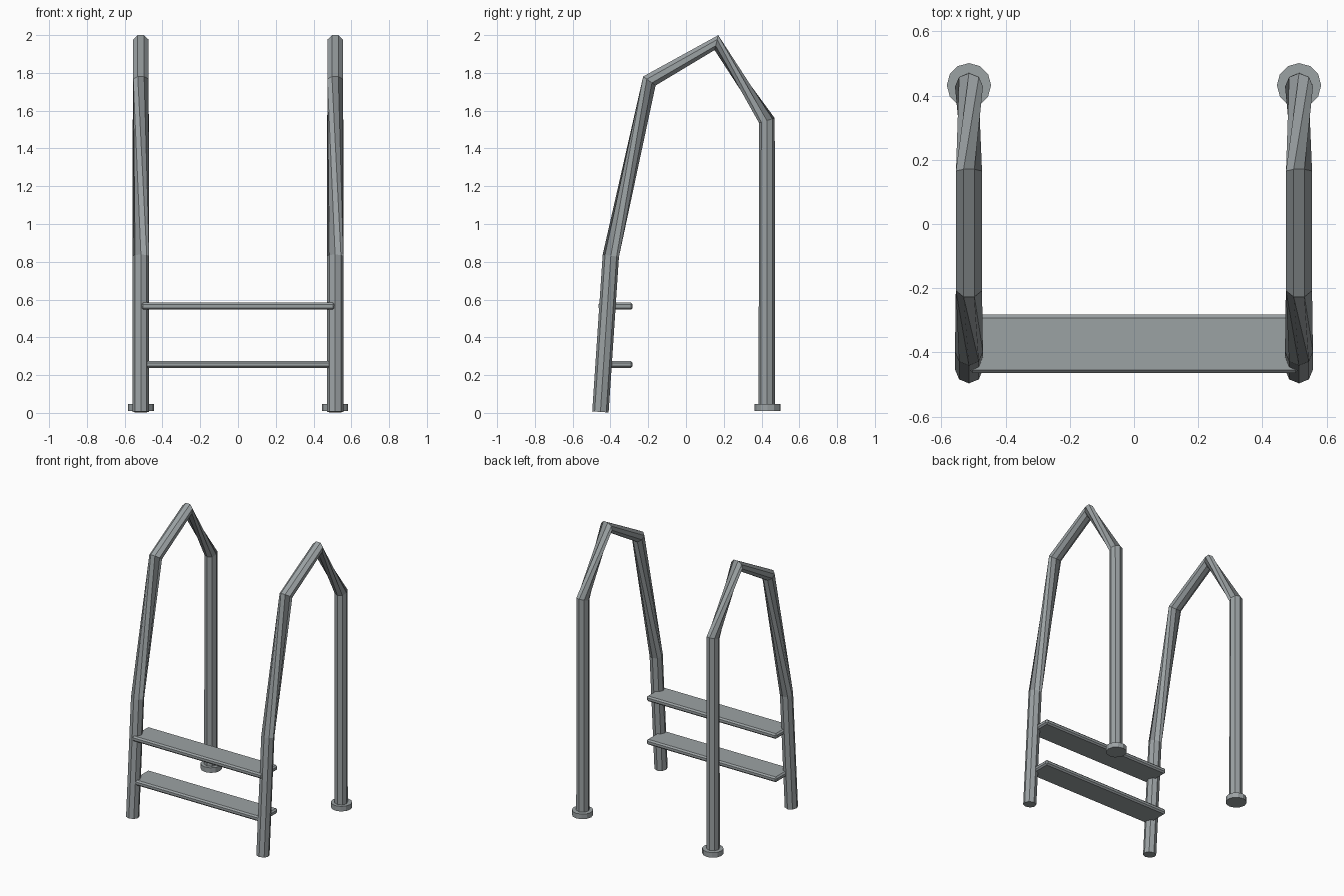
import bpy, bmesh, math
from mathutils import Vector

if "Cube" in bpy.data.objects:
    bpy.data.objects.remove(bpy.data.objects["Cube"])

steel = bpy.data.materials.new("grey steel")
steel.diffuse_color = (0.33, 0.36, 0.37, 1)
steel.use_nodes = True
steel.node_tree.nodes["Principled BSDF"].inputs["Base Color"].default_value = steel.diffuse_color


def finish(bm, name):
    bmesh.ops.recalc_face_normals(bm, faces=bm.faces)
    mesh = bpy.data.meshes.new(name)
    bm.to_mesh(mesh)
    bm.free()
    mesh.materials.append(steel)
    ob = bpy.data.objects.new(name, mesh)
    bpy.context.collection.objects.link(ob)
    return ob


# Handrail path: y, z, radius, twist in degrees of the octagonal section
PATH = [(-0.453, 0.005, 0.0435, 0), (-0.398, 0.832, 0.0435, 0),
        (-0.194, 1.757, 0.044, -67.5), (0.161, 1.960, 0.044, -67.5),
        (0.428, 1.548, 0.0435, 0), (0.428, 0.010, 0.0435, 0)]
SIDES = 8


def handrail(x0, name):
    bm = bmesh.new()
    pts = [Vector((p[0], p[1])) for p in PATH]
    rings = []
    for i, (y, z, r, twist) in enumerate(PATH):
        t = Vector((0, 0))
        if i > 0:
            t += (pts[i] - pts[i - 1]).normalized()
        if i < len(pts) - 1:
            t += (pts[i + 1] - pts[i]).normalized()
        t.normalize()
        n = Vector((-t.y, t.x))          # outward side of the arch
        ring = []
        for k in range(SIDES):
            a = math.radians(twist) + math.tau * k / SIDES
            c = r * math.cos(a)
            ring.append(bm.verts.new((x0 + r * math.sin(a), y + n.x * c, z + n.y * c)))
        rings.append(ring)
    for a, b in zip(rings, rings[1:]):
        for k in range(SIDES):
            j = (k + 1) % SIDES
            bm.faces.new((a[k], a[j], b[j], b[k]))
    bm.faces.new(rings[0])
    bm.faces.new(rings[-1])
    return finish(bm, name)


# Round foot plate under each rear post
def foot_plate(x0, name):
    bm = bmesh.new()
    bmesh.ops.create_cone(bm, cap_ends=True, segments=12, radius1=0.069,
                          radius2=0.069, depth=0.036)
    bmesh.ops.translate(bm, verts=bm.verts, vec=(x0, 0.432, 0.028))
    return finish(bm, name)


# Flat tread with softened edges
def step(z, name):
    bm = bmesh.new()
    bmesh.ops.create_cube(bm, size=1)
    bmesh.ops.scale(bm, verts=bm.verts, vec=(1.026, 0.182, 0.037))
    bmesh.ops.translate(bm, verts=bm.verts, vec=(0, -0.373, z))
    bmesh.ops.bevel(bm, geom=bm.edges[:], offset=0.01, segments=1, affect='EDGES')
    return finish(bm, name)


for side, x in (("left", -0.514), ("right", 0.514)):
    handrail(x, side + "_handrail")
    foot_plate(x, side + "_foot_plate")

step(0.256, "lower_step")
step(0.565, "upper_step")
